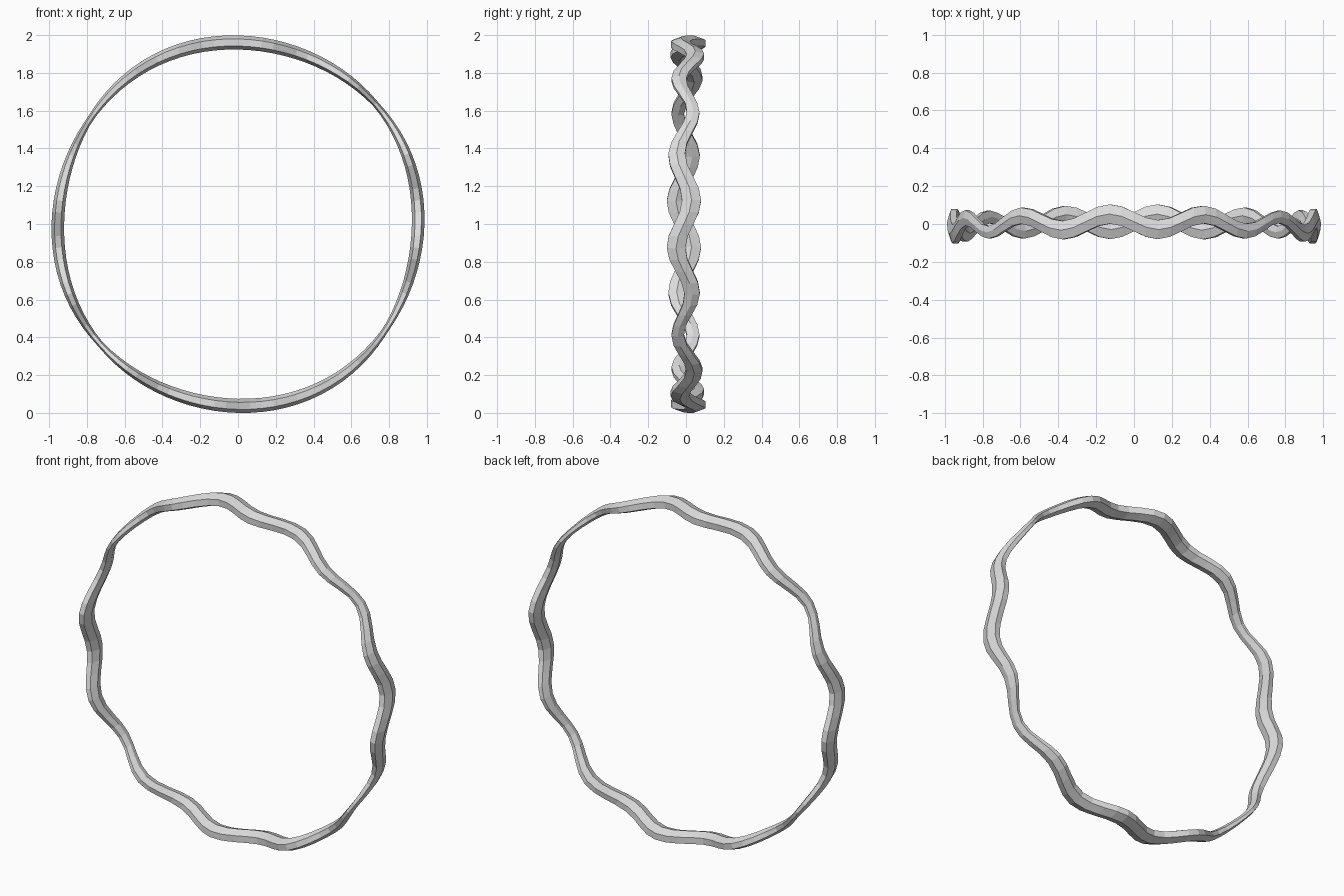
import bpy, bmesh
from math import sin, cos, tau

cube = bpy.data.objects.get("Cube")
if cube:
    bpy.data.objects.remove(cube)

SEGMENTS, SIDES, WAVES = 96, 6, 12

grey = bpy.data.materials.new("light_grey")
grey.use_nodes = True
colour = (0.72, 0.72, 0.72, 1)
grey.diffuse_color = colour
grey.node_tree.nodes["Principled BSDF"].inputs["Base Color"].default_value = colour


def section(bm, a):
    """Hexagonal section of the ring at angle a, swelling four times per turn."""
    swell = (0.5 + 0.5 * cos(4 * (a + 0.13 * sin(2 * a)) - 0.2)) ** 0.5
    centre = 0.962 - 0.004 * cos(2 * a) + 0.007 * cos(4 * a - 2.2)
    radial = 0.016 + (0.0195 - 0.002 * cos(2 * a)) * swell
    depth = 0.036 + 0.023 * swell
    wave = 0.041 * sin(WAVES * a) - 0.012 * cos(2 * a)
    verts = []
    for i in range(SIDES):
        b = tau * i / SIDES
        r = centre + radial * cos(b)
        verts.append(bm.verts.new((r * cos(a), wave + depth * sin(b), 1 + r * sin(a))))
    return verts


# Wavy ring: bridge each section to the next
bm = bmesh.new()
rings = [section(bm, tau * s / SEGMENTS) for s in range(SEGMENTS)]
for s, ring in enumerate(rings):
    following = rings[(s + 1) % SEGMENTS]
    for i in range(SIDES):
        j = (i + 1) % SIDES
        bm.faces.new((ring[i], ring[j], following[j], following[i]))
bmesh.ops.recalc_face_normals(bm, faces=bm.faces)

# Rest the ring on the ground
lowest = min(v.co.z for v in bm.verts)
bmesh.ops.translate(bm, verts=bm.verts, vec=(0, 0, -lowest))

mesh = bpy.data.meshes.new("wavy_ring")
bm.to_mesh(mesh)
bm.free()
mesh.materials.append(grey)
bpy.context.collection.objects.link(bpy.data.objects.new("wavy_ring", mesh))
